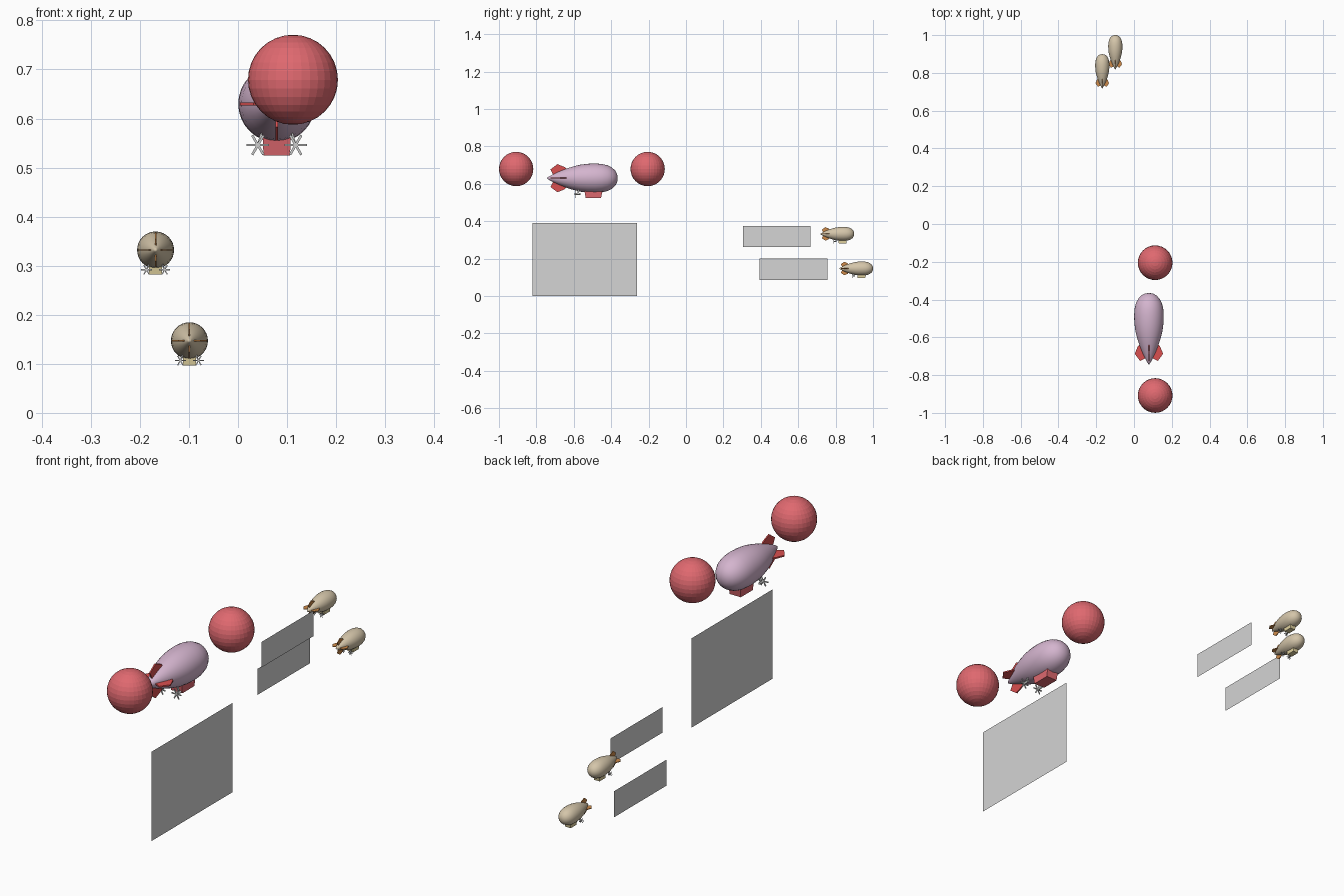
import bpy, bmesh, math
from mathutils import Matrix, Vector

if "Cube" in bpy.data.objects:
    bpy.data.objects.remove(bpy.data.objects["Cube"])


def material(name, rgb):
    m = bpy.data.materials.new(name)
    m.diffuse_color = (*rgb, 1)
    m.use_nodes = True
    m.node_tree.nodes["Principled BSDF"].inputs["Base Color"].default_value = m.diffuse_color
    return m


PINK = material("pink_envelope", (0.66, 0.46, 0.62))
BEIGE = material("beige_envelope", (0.66, 0.56, 0.40))
RED = material("red_fin", (0.70, 0.08, 0.08))
ROSE = material("rose_red", (0.74, 0.14, 0.16))
ORANGE = material("orange_fin", (0.62, 0.26, 0.07))
YELLOW = material("pale_yellow", (0.76, 0.65, 0.35))
METAL = material("light_metal", (0.6, 0.6, 0.6))
GREY = material("panel_grey", (0.66, 0.66, 0.66))


def finish(bm, name, mat, matrix=Matrix(), smooth=False, solid=True):
    bm.transform(matrix)
    if solid:
        bmesh.ops.recalc_face_normals(bm, faces=bm.faces)
    me = bpy.data.meshes.new(name)
    bm.to_mesh(me)
    bm.free()
    me.materials.append(mat)
    ob = bpy.data.objects.new(name, me)
    bpy.context.collection.objects.link(ob)
    if smooth:
        bpy.ops.object.select_all(action='DESELECT')
        ob.select_set(True)
        bpy.context.view_layer.objects.active = ob
        bpy.ops.object.shade_smooth_by_angle(angle=math.radians(35))
    return ob


def add_box(bm, center, size, rot=Matrix()):
    m = Matrix.Translation(center) @ rot @ Matrix.Diagonal((*size, 1))
    return bmesh.ops.create_cube(bm, size=1, matrix=m)["verts"]


# Envelope profile: distance from tail, radius
HULL = [(0, 0), (0.012, 0.009), (0.035, 0.021), (0.065, 0.035), (0.1, 0.049),
        (0.14, 0.062), (0.18, 0.072), (0.22, 0.077), (0.26, 0.0785),
        (0.295, 0.076), (0.325, 0.069), (0.35, 0.056), (0.367, 0.040),
        (0.377, 0.021), (0.38, 0)]
# Fin outline: distance from tail, distance from axis
FIN = [(0.115, 0.04), (0.097, 0.059), (0.058, 0.075), (0.02, 0.047), (0.036, 0.016)]


def airship(label, tail, scale, hull_mat, fin_mat, cabin_mat):
    place = Matrix.Translation(tail) @ Matrix.Scale(scale, 4)

    # Envelope: profile spun around the y axis
    bm = bmesh.new()
    vs = [bm.verts.new((0, y, r)) for y, r in HULL]
    es = [bm.edges.new(p) for p in zip(vs, vs[1:])]
    bmesh.ops.spin(bm, geom=vs + es, cent=(0, 0, 0), axis=(0, 1, 0),
                   angle=math.tau, steps=32)
    bmesh.ops.remove_doubles(bm, verts=bm.verts, dist=1e-5)
    finish(bm, label + "_envelope", hull_mat, place, smooth=True)

    # Four tail fins
    bm = bmesh.new()
    for k in range(4):
        rot = Matrix.Rotation(k * math.pi / 2, 3, 'Y')
        sides = [[bm.verts.new(rot @ Vector((x, y, r))) for y, r in FIN]
                 for x in (-0.003, 0.003)]
        bm.faces.new(sides[0])
        bm.faces.new(sides[1][::-1])
        for i in range(len(FIN)):
            j = (i + 1) % len(FIN)
            bm.faces.new((sides[0][i], sides[0][j], sides[1][j], sides[1][i]))
    finish(bm, label + "_tail_fins", fin_mat, place)

    # Cabin, slightly narrower at the bottom
    bm = bmesh.new()
    for v in add_box(bm, (0, 0.25, -0.086), (0.057, 0.096, 0.038)):
        if v.co.z < -0.09:
            v.co.x *= 0.95
            v.co.y = 0.25 + (v.co.y - 0.25) * 0.86
    finish(bm, label + "_cabin", cabin_mat, place)

    # Engines: pod, strut and six-bladed propeller on each side
    bm = bmesh.new()
    for x in (-0.0385, 0.0385):
        c = Vector((x, 0.152, -0.084))
        bmesh.ops.create_cone(bm, cap_ends=True, segments=12, radius1=0.005,
                              radius2=0.005, depth=0.03,
                              matrix=Matrix.Translation(c + Vector((0, 0.013, 0)))
                              @ Matrix.Rotation(math.pi / 2, 4, 'X'))
        add_box(bm, c + Vector((-x * 0.12, 0.017, 0.015)), (0.004, 0.01, 0.032),
                Matrix.Rotation(-math.copysign(0.3, x), 4, 'Y'))
        for k in range(6):
            rot = Matrix.Rotation(k * math.pi / 3, 4, 'Y')
            add_box(bm, c + rot @ Vector((0.0125, 0, 0)), (0.021, 0.003, 0.005), rot)
    finish(bm, label + "_engines", METAL, place)


airship("large_airship", (0.079, -0.745, 0.63), 1.0, PINK, RED, ROSE)
airship("upper_small_airship", (-0.168, 0.717, 0.332), 0.48, BEIGE, ORANGE, YELLOW)
airship("lower_small_airship", (-0.099, 0.818, 0.147), 0.48, BEIGE, ORANGE, YELLOW)

# Faceted balls before and behind the large airship
for name, y in (("front_ball", -0.908), ("rear_ball", -0.205)):
    bm = bmesh.new()
    bmesh.ops.create_uvsphere(bm, u_segments=32, v_segments=16, radius=0.0917)
    finish(bm, name, ROSE, Matrix.Translation((0.112, y, 0.679)))

# Flat upright panels: x, y range, z range
for name, x, y0, y1, z0, z1 in (("large_panel", 0.156, -0.82, -0.262, 0, 0.391),
                                ("upper_panel", -0.099, 0.305, 0.665, 0.262, 0.374),
                                ("lower_panel", -0.181, 0.393, 0.757, 0.086, 0.2)):
    bm = bmesh.new()
    bm.faces.new([bm.verts.new((x, y, z))
                  for y, z in ((y0, z0), (y1, z0), (y1, z1), (y0, z1))])
    finish(bm, name, GREY, solid=False)
